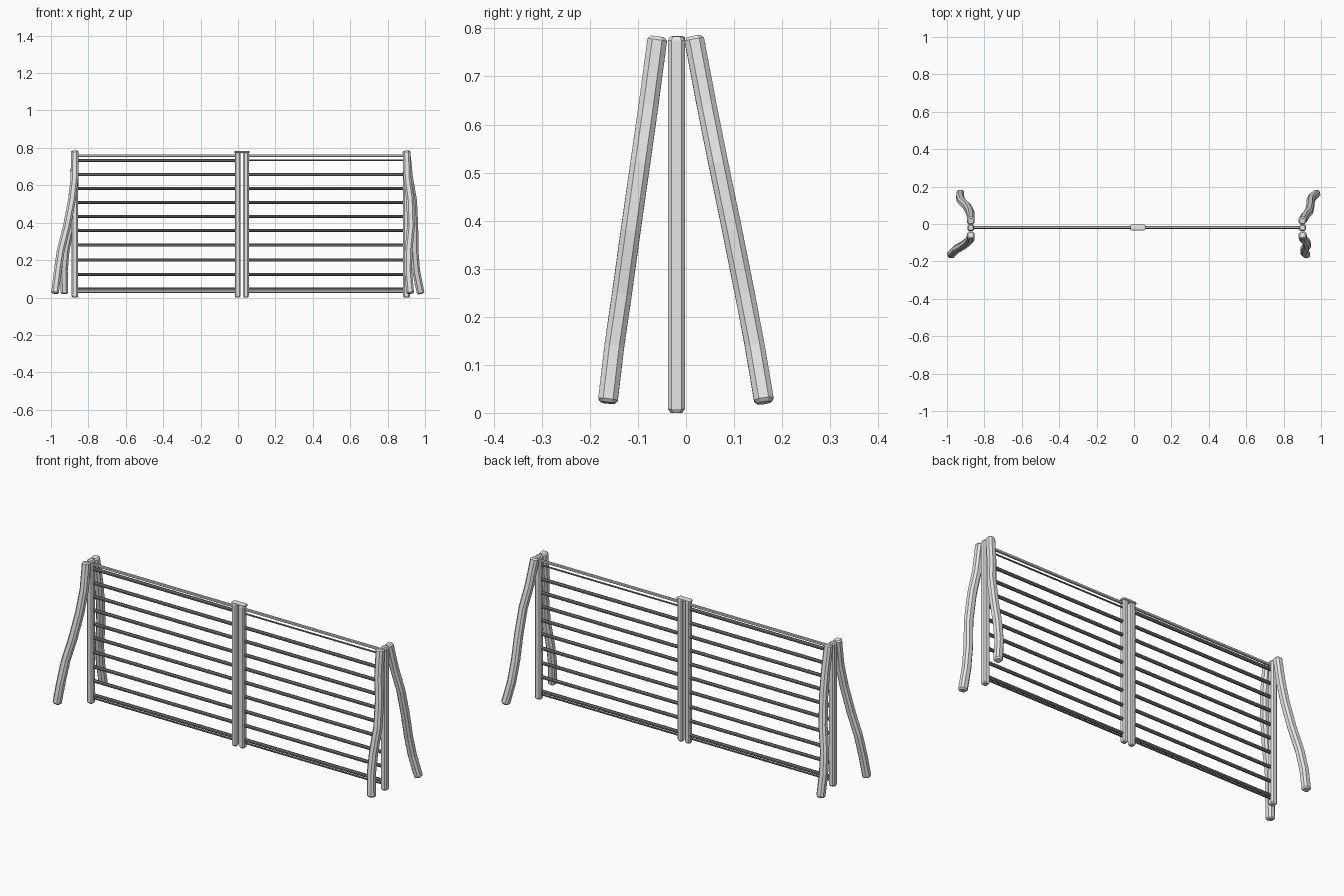
import bpy, bmesh, math
from mathutils import Vector

if "Cube" in bpy.data.objects:
    bpy.data.objects.remove(bpy.data.objects["Cube"])


def material(name, value):
    m = bpy.data.materials.new(name)
    m.diffuse_color = (value, value, value, 1)
    m.use_nodes = True
    m.node_tree.nodes["Principled BSDF"].inputs["Base Color"].default_value = m.diffuse_color
    return m


steel = material("light grey", 0.8)
dark = material("dark grey", 0.22)
Y = -0.018  # plane of the fence


def section(r, cut):
    """Square with chamfered corners."""
    c = r - cut
    return [(r, -c), (r, c), (c, r), (-c, r), (-r, c), (-r, -c), (-c, -r), (c, -r)]


def tube(name, pts, r, cut=0.4, tip=0.0, mat=steel):
    """Chamfered bar through pts, with optional tapered ends."""
    pts = [Vector(p) for p in pts]
    rings = [(p, 1.0) for p in pts]
    if tip:
        a, b = (pts[1] - pts[0]).normalized(), (pts[-1] - pts[-2]).normalized()
        rings[0], rings[-1] = (pts[0] + a * tip, 1.0), (pts[-1] - b * tip, 1.0)
        rings = [(pts[0], .7)] + rings + [(pts[-1], .7)]
    bm = bmesh.new()
    loops = []
    for i, (p, s) in enumerate(rings):
        d = (rings[min(i + 1, len(rings) - 1)][0] - rings[max(i - 1, 0)][0]).normalized()
        u = Vector((0, 1, 0))
        u = (u - d * u.dot(d)).normalized()
        v = d.cross(u)
        loops.append([bm.verts.new(p + (u * a + v * b) * s) for a, b in section(r, r * cut)])
    for a, b in zip(loops, loops[1:]):
        for k in range(8):
            j = (k + 1) % 8
            bm.faces.new((a[k], a[j], b[j], b[k]))
    bm.faces.new(loops[0][::-1])
    bm.faces.new(loops[-1])
    me = bpy.data.meshes.new(name)
    bm.to_mesh(me)
    bm.free()
    me.materials.append(mat)
    ob = bpy.data.objects.new(name, me)
    bpy.context.collection.objects.link(ob)
    return ob


# upright posts: two at the ends, a pair in the middle
for name, x, r, top in (("left_end_post", -0.873, .0175, .783), ("right_end_post", 0.901, .0175, .783),
                        ("left_middle_post", -0.002, .015, .778), ("right_middle_post", 0.043, .015, .778)):
    tube(name, [(x, Y - 0.002, 0), (x, Y - 0.002, top)], r, tip=0.008)

# flat cap joining the middle posts
cap = tube("middle_cap", [(-0.02, 0, 0), (0.062, 0, 0)], 0.016, tip=0.008)
cap.scale.z = 0.4
cap.location = (0, Y, 0.778)

# horizontal rails of both panels, with thin bars along top and bottom
levels = (0.733, 0.657, 0.583, 0.508, 0.433, 0.358, 0.28, 0.2, 0.123, 0.045)
for side, x0, x1 in (("left", -0.87, 0.0), ("right", 0.043, 0.895)):
    for i, z in enumerate(levels):
        r = 0.004 if side == "right" and i == 0 else 0.0085
        tube(f"{side}_rail_{i + 1}", [(x0, Y, z), (x1, Y, z)], r, cut=0.58, mat=dark)
    tube(f"{side}_top_bar", [(x0, Y, 0.757), (x1, Y, 0.757)], 0.0065)
    tube(f"{side}_bottom_bar", [(x0, Y, 0.027), (x1, Y, 0.027)], 0.004, mat=dark)

# bent stabilising legs, bowed sideways
legs = {
    "left_front_leg": (-1, (-.873, -.874, -.888, -.915, -.948, -.964, -.979)),
    "left_back_leg": (1, (-.873, -.872, -.878, -.895, -.922, -.931, -.928)),
    "right_front_leg": (-1, (.901, .905, .921, .925, .912, .91, .921)),
    "right_back_leg": (1, (.9, .915, .936, .943, .944, .953, .977)),
}
heights = (0.783, 0.64, 0.52, 0.38, 0.25, 0.14, 0.021)
depths = {-1: (-.059, -.078, -.095, -.115, -.133, -.149, -.163),
          1: (.016, .043, .067, .096, .122, .143, .163)}
for name, (side, xs) in legs.items():
    tube(name, list(zip(xs, depths[side], heights)), 0.0205, cut=0.5, tip=0.007)
